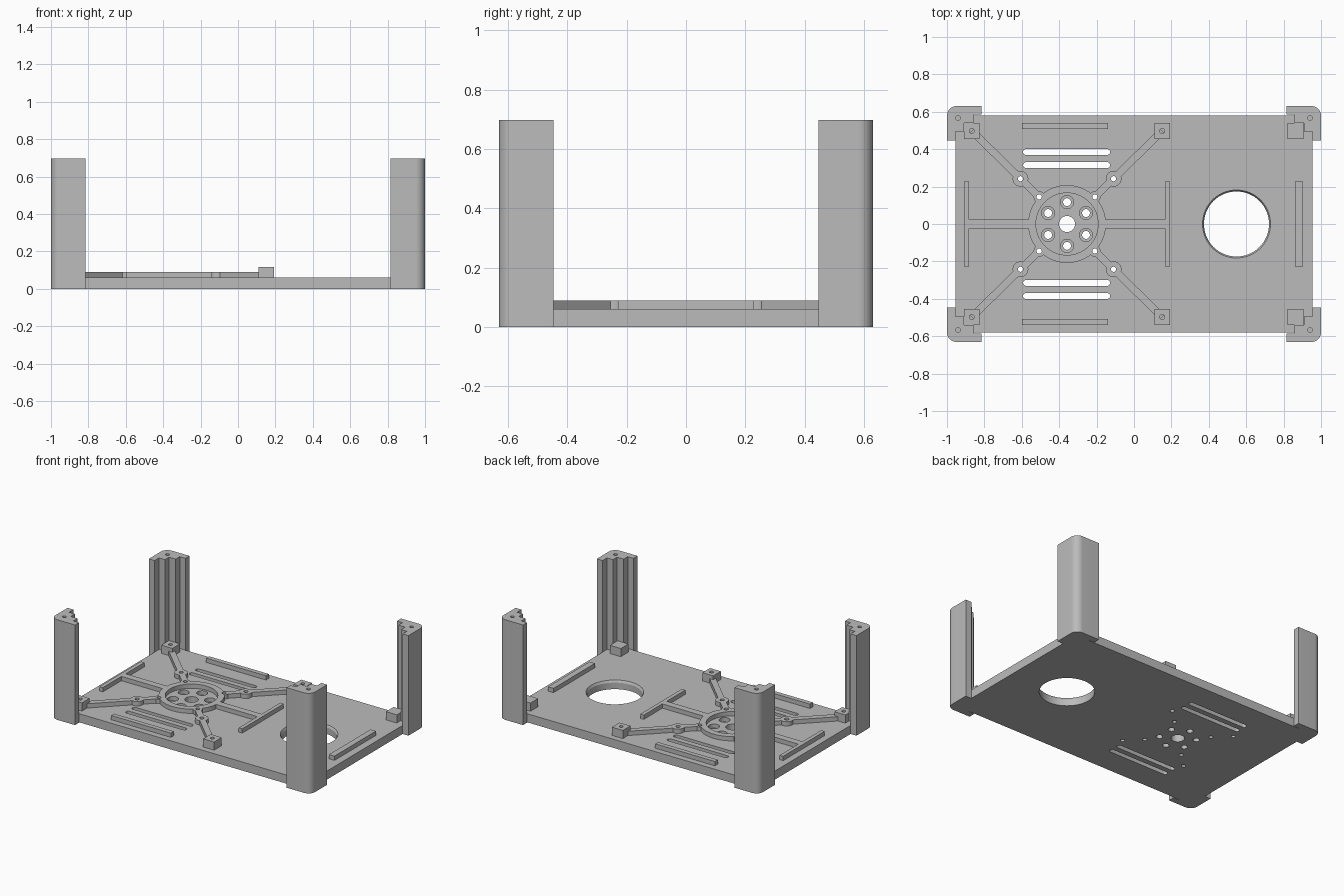
import bpy, bmesh
from math import sin, cos, pi, radians, atan2, hypot
from mathutils import Vector

if "Cube" in bpy.data.objects:
    bpy.data.objects.remove(bpy.data.objects["Cube"])

grey = bpy.data.materials.new("plain_grey")
grey.use_nodes = True
colour = (0.5, 0.5, 0.5, 1)
grey.diffuse_color = colour
grey.node_tree.nodes["Principled BSDF"].inputs["Base Color"].default_value = colour

FLOOR = 0.06      # top of the base plate
RAISED = 0.09     # top of the raised ribs
HUB = -0.358      # x of the mounting ring
SIDES = [(sx, sy) for sx in (-1, 1) for sy in (-1, 1)]
parts = []


def arc(cx, cy, r, start=0, end=360, n=32):
    """Points on an arc; a full circle leaves out its last point."""
    last = n if end - start == 360 else n - 1
    angles = [radians(start + (end - start) * i / last) for i in range(n)]
    return [(cx + r * cos(a), cy + r * sin(a)) for a in angles]


def rect(cx, cy, w, d):
    return [(cx + sx * w / 2, cy + sy * d / 2)
            for sx, sy in ((-1, -1), (1, -1), (1, 1), (-1, 1))]


def loft(bm, layers):
    """Stack (outline, z) layers into one closed solid."""
    rings = [[bm.verts.new((x, y, z)) for x, y in pts] for pts, z in layers]
    for low, high in zip(rings, rings[1:]):
        for i in range(len(low)):
            j = (i + 1) % len(low)
            bm.faces.new((low[i], low[j], high[j], high[i]))
    bm.faces.new(rings[0][::-1])
    bm.faces.new(rings[-1])


def finish(name, solids):
    bm = bmesh.new()
    for layers in solids:
        loft(bm, layers)
    bmesh.ops.recalc_face_normals(bm, faces=bm.faces)
    mesh = bpy.data.meshes.new(name)
    bm.to_mesh(mesh)
    bm.free()
    mesh.materials.append(grey)
    obj = bpy.data.objects.new(name, mesh)
    bpy.context.collection.objects.link(obj)
    return obj


def prism(pts, z0, z1):
    return [(pts, z0), (pts, z1)]


def drill(x, y, steps, n=24):
    """Round cutter from (radius, z) steps."""
    return [(arc(x, y, r, n=n), z) for r, z in steps]


def part(name, pts, z0, z1, holes=()):
    """Extruded part with its holes cut out."""
    obj = finish(name, [prism(pts, z0, z1)])
    if holes:
        cutter = finish(name + "_cutter", holes)
        cutter.hide_render = True
        mod = obj.modifiers.new("holes", "BOOLEAN")
        mod.operation = "DIFFERENCE"
        mod.solver = "EXACT"
        mod.object = cutter
        graph = bpy.context.evaluated_depsgraph_get()
        cut = bpy.data.meshes.new_from_object(obj.evaluated_get(graph))
        obj.modifiers.clear()
        obj.data = cut
        bpy.data.objects.remove(cutter)
    parts.append(obj)
    return obj


def strip(a, b, width):
    """Outline of a straight rib from a to b."""
    a, b = Vector(a), Vector(b)
    side = (b - a).orthogonal().normalized() * width / 2
    return [tuple(p) for p in (a - side, b - side, b + side, a + side)]


# Screw positions on the four diagonal arms
inner_lugs = [(HUB + sx * 0.149, sy * 0.145) for sx, sy in SIDES]
outer_lugs = [(HUB + sx * 0.249, sy * 0.242) for sx, sy in SIDES]
screws = [drill(x, y, [(0.014, -0.1), (0.014, 0.2)], 16) for x, y in inner_lugs + outer_lugs]

# Base plate with cable opening, motor holes and long slots
holes = list(screws)
holes.append(drill(0.548, 0, [(0.174, -0.1), (0.174, 0.045), (0.182, FLOOR), (0.182, 0.1)], 64))
holes.append(drill(HUB, 0, [(0.043, -0.1), (0.043, 0.1)]))
for k in range(6):
    a = radians(30 + 60 * k)
    holes.append(drill(HUB + 0.117 * cos(a), 0.117 * sin(a),
                       [(0.021, -0.1), (0.021, 0.03), (0.035, 0.031), (0.035, 0.1)]))
for y in (0.385, 0.315, -0.315, -0.385):
    capsule = arc(-0.144, y, 0.016, -90, 90, 9) + arc(-0.577, y, 0.016, 90, 270, 9)
    holes.append(prism(capsule, -0.1, 0.2))
part("base_plate", rect(0, 0, 1.91, 1.162), 0, FLOOR, holes)

# Raised mounting ring
low = FLOOR - 0.01
bore = drill(HUB, 0, [(0.166, 0), (0.166, 0.2)], 64)
part("mounting_ring", arc(HUB, 0, 0.208, n=64), low, RAISED, [bore] + screws[:4])

# Lugs and diagonal arms reaching out to the posts
for i, (sx, sy) in enumerate(SIDES):
    part("inner_lug", arc(*inner_lugs[i], 0.03), low, RAISED, [screws[i]])
    part("outer_lug", arc(*outer_lugs[i], 0.042), low, RAISED, [screws[i + 4]])
    start = (HUB + sx * 0.138, sy * 0.134)
    post = (HUB + sx * 0.509, sy * 0.497)
    part("diagonal_arm", strip(start, post, 0.04), low, RAISED, [screws[i], screws[i + 4]])
    hole = drill(*post, [(0.013, 0.065), (0.013, 0.2)], 16)
    part("screw_post", rect(*post, 0.084, 0.084), low, 0.117, [hole])

# Plain posts at the far end
for sy in (-1, 1):
    part("plain_post", rect(0.863, sy * 0.497, 0.084, 0.084), low, 0.117)

# T-shaped ribs beside the ring, and separate straight ribs
for sx in (-1, 1):
    part("rib_stem", strip((HUB + sx * 0.19, 0), (HUB + sx * 0.535, 0), 0.048), low, RAISED)
    part("rib_crossbar", rect(HUB + sx * 0.537, 0, 0.027, 0.457), low, RAISED)
    part("side_rib", rect(-0.37, sx * 0.523, 0.46, 0.032), low, RAISED)
part("end_rib", rect(0.882, 0, 0.042, 0.457), low, RAISED)

# Corner columns: rounded outside, stepped inside
steps = [(0.815, 0.63), (0.815, 0.585), (0.858, 0.585), (0.858, 0.54),
         (0.91, 0.54), (0.91, 0.495), (0.955, 0.495), (0.955, 0.447), (1, 0.447)]
profile = steps + arc(0.95, 0.58, 0.05, 0, 90, 12)
for sx, sy in SIDES:
    hole = drill(sx * 0.941, sy * 0.567, [(0.013, 0.58), (0.013, 0.8)], 16)
    part("corner_column", [(sx * x, sy * y) for x, y in profile], 0, 0.697, [hole])

# Smooth the round walls, keep the edges crisp
bpy.ops.object.select_all(action="DESELECT")
for obj in parts:
    obj.select_set(True)
bpy.context.view_layer.objects.active = parts[0]
bpy.ops.object.shade_smooth_by_angle(angle=radians(25))
